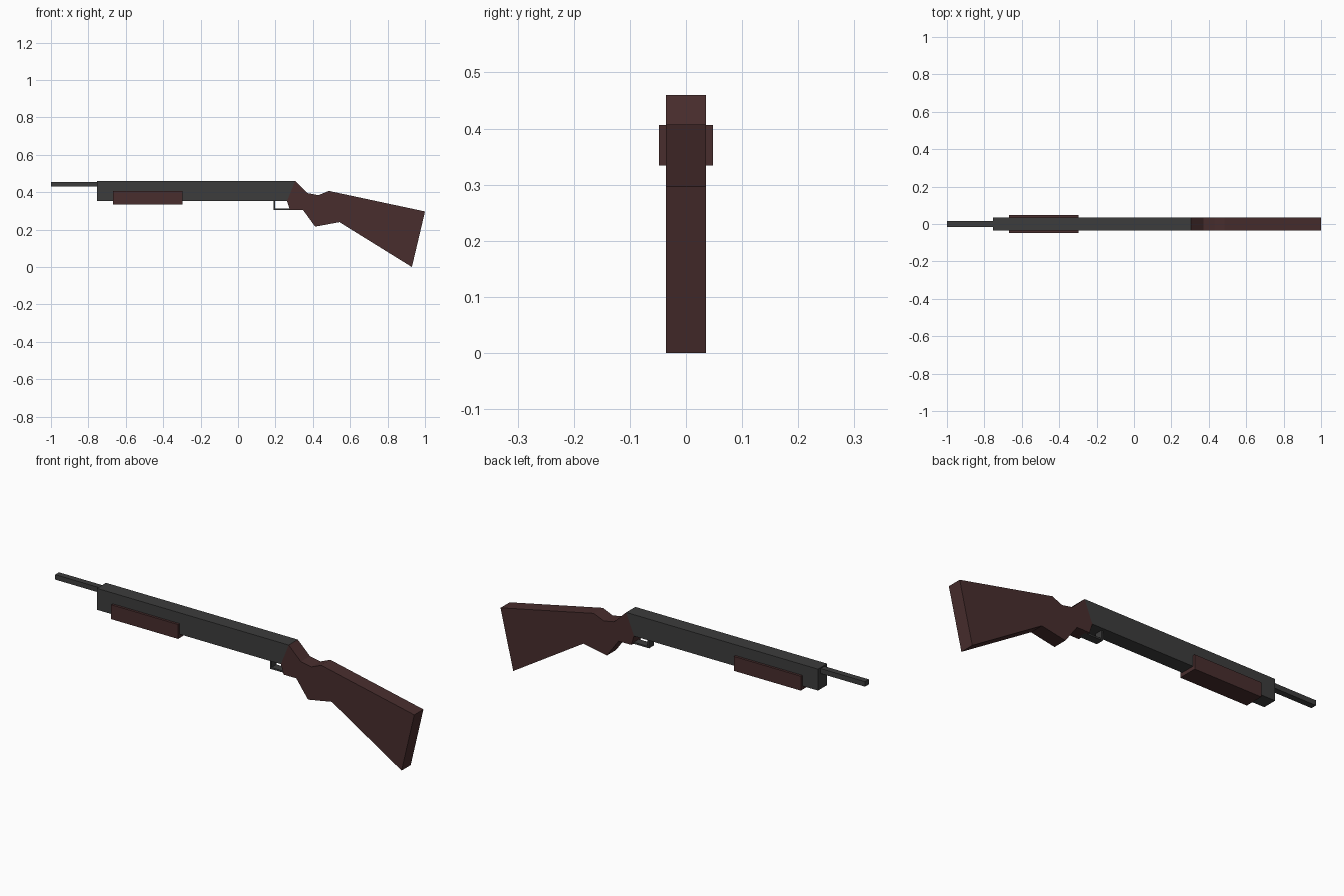
import bpy
import bmesh

if "Cube" in bpy.data.objects:
    bpy.data.objects.remove(bpy.data.objects["Cube"])


def make_material(name, colour):
    mat = bpy.data.materials.new(name)
    mat.diffuse_color = (*colour, 1)
    mat.use_nodes = True
    mat.node_tree.nodes["Principled BSDF"].inputs["Base Color"].default_value = mat.diffuse_color
    return mat


METAL = make_material("dark_metal", (0.046, 0.046, 0.046))
WOOD = make_material("dark_wood", (0.066, 0.027, 0.027))


def extrude_profile(name, points, half_width, mat):
    """Extrude an x-z outline symmetrically about y = 0."""
    bm = bmesh.new()
    face = bm.faces.new([bm.verts.new((x, -half_width, z)) for x, z in points])
    result = bmesh.ops.extrude_face_region(bm, geom=[face])
    verts = [g for g in result["geom"] if isinstance(g, bmesh.types.BMVert)]
    bmesh.ops.translate(bm, verts=verts, vec=(0, 2 * half_width, 0))
    bmesh.ops.recalc_face_normals(bm, faces=bm.faces)
    mesh = bpy.data.meshes.new(name)
    bm.to_mesh(mesh)
    bm.free()
    mesh.materials.append(mat)
    obj = bpy.data.objects.new(name, mesh)
    bpy.context.collection.objects.link(obj)
    return obj


def box(name, x0, x1, z0, z1, half_width, mat):
    return extrude_profile(name, [(x0, z0), (x1, z0), (x1, z1), (x0, z1)], half_width, mat)


# Barrel and receiver
box("barrel", -1.0, -0.74, 0.43, 0.455, 0.015, METAL)
extrude_profile("receiver", [(-0.755, 0.353), (0.262, 0.353), (0.305, 0.46), (-0.755, 0.46)],
                0.036, METAL)

# Sliding fore grip
box("fore_grip", -0.668, -0.298, 0.334, 0.406, 0.048, WOOD)

# Open trigger guard, a U-shaped strip
extrude_profile("trigger_guard", [
    (0.19, 0.36), (0.19, 0.305), (0.29, 0.305), (0.29, 0.313),
    (0.198, 0.313), (0.198, 0.36)], 0.02, METAL)

# Shoulder stock
extrude_profile("stock", [
    (0.305, 0.46), (0.372, 0.395), (0.43, 0.384), (0.485, 0.407),
    (1.0, 0.297), (0.93, 0.0), (0.543, 0.24), (0.412, 0.216),
    (0.347, 0.305), (0.277, 0.305), (0.262, 0.353)], 0.036, WOOD)
